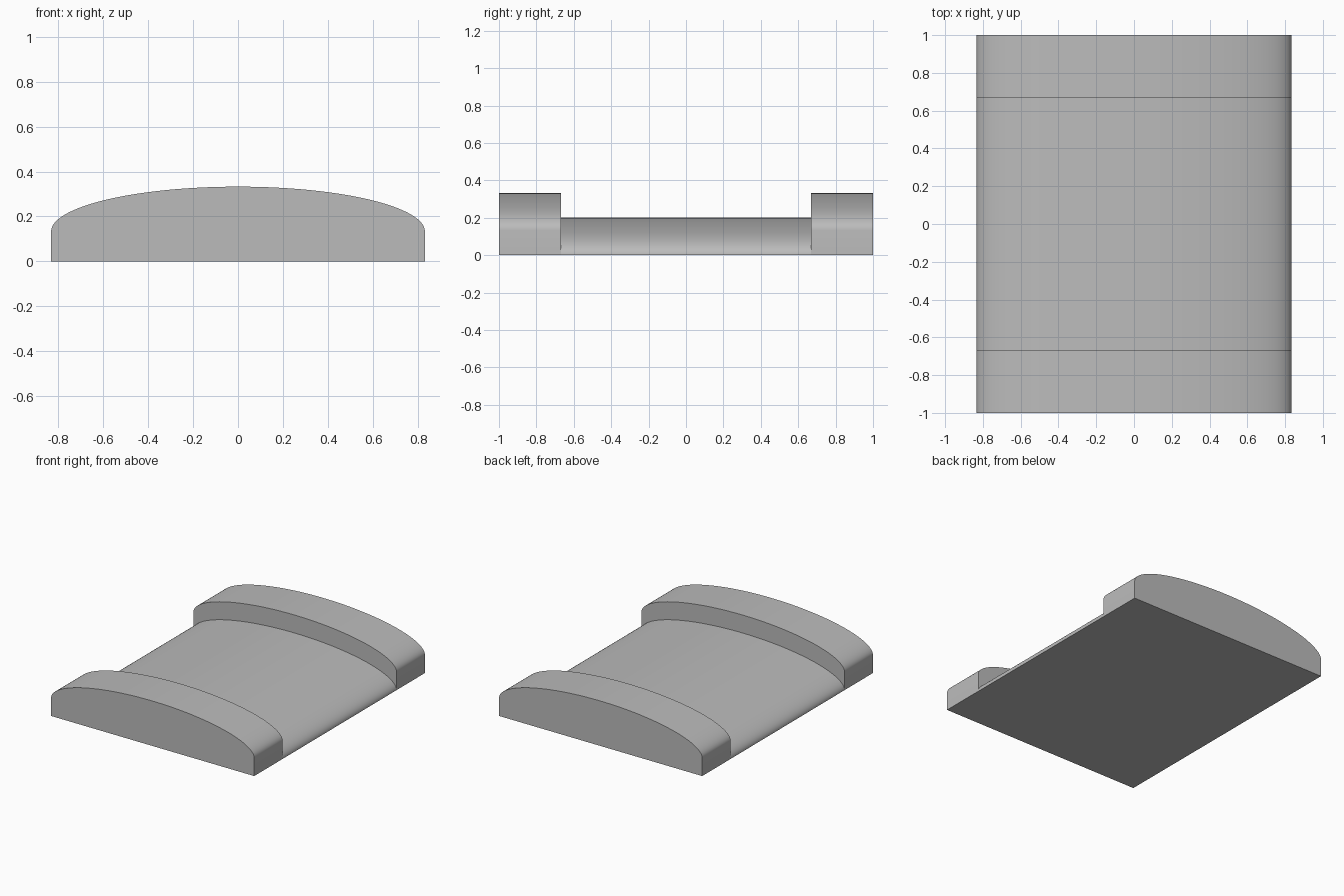
import bpy
import bmesh
from math import cos, sin, pi, radians

cube = bpy.data.objects.get("Cube")
if cube:
    bpy.data.objects.remove(cube, do_unlink=True)

HALF_WIDTH = 0.833
ARCH = 0.2          # rise of the elliptical crown
LIFT = 0.133        # height of the straight sides on the end pads
END, STEP = 1.0, 0.667
SEGMENTS = 64

# Single matt grey
grey = bpy.data.materials.new("plain grey")
grey.use_nodes = True
colour = (0.5, 0.5, 0.5, 1)
grey.diffuse_color = colour
grey.node_tree.nodes["Principled BSDF"].inputs["Base Color"].default_value = colour

bm = bmesh.new()


def arch(y, lift):
    """Row of vertices along the crown, from +x to -x."""
    angles = [pi * i / SEGMENTS for i in range(SEGMENTS + 1)]
    return [bm.verts.new((HALF_WIDTH * cos(a), y, lift + ARCH * sin(a))) for a in angles]


# Crown: raised pad, sunken middle, raised pad
sections = [(-END, LIFT), (-STEP, LIFT), (-STEP, 0), (STEP, 0), (STEP, LIFT), (END, LIFT)]
rows = [arch(y, lift) for y, lift in sections]
for near, far in zip(rows, rows[1:]):
    for i in range(SEGMENTS):
        bm.faces.new((near[i], far[i], far[i + 1], near[i + 1]))

# Bottom corners of the two outer ends
front = [bm.verts.new((s * HALF_WIDTH, -END, 0)) for s in (1, -1)]
back = [bm.verts.new((s * HALF_WIDTH, END, 0)) for s in (1, -1)]

# End caps
bm.faces.new(rows[0] + front[::-1])
bm.faces.new(rows[-1] + back[::-1])

# Straight side walls of the pads
for side, k in ((0, 0), (1, -1)):
    bm.faces.new((front[side], rows[0][k], rows[1][k], rows[2][k]))
    bm.faces.new((back[side], rows[5][k], rows[4][k], rows[3][k]))

# Flat underside
bm.faces.new((front[0], rows[2][0], rows[3][0], back[0],
              back[1], rows[3][-1], rows[2][-1], front[1]))

bmesh.ops.recalc_face_normals(bm, faces=bm.faces)
mesh = bpy.data.meshes.new("stepped_block")
bm.to_mesh(mesh)
bm.free()
mesh.materials.append(grey)

block = bpy.data.objects.new("stepped_block", mesh)
bpy.context.collection.objects.link(block)
bpy.ops.object.select_all(action="DESELECT")
block.select_set(True)
bpy.context.view_layer.objects.active = block
bpy.ops.object.shade_smooth_by_angle(angle=radians(30))
